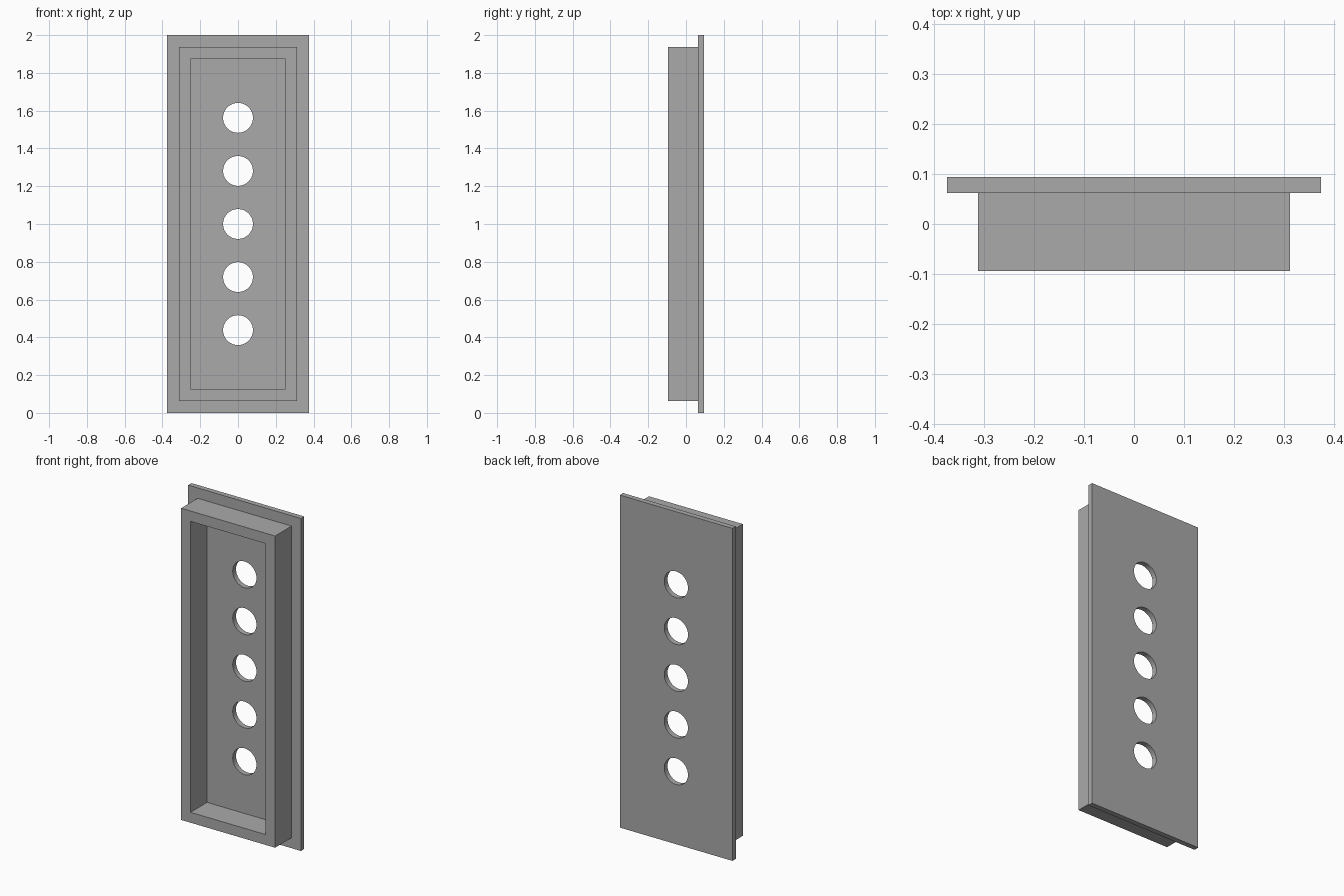
import bpy
import math

default_cube = bpy.data.objects.get("Cube")
if default_cube:
    bpy.data.objects.remove(default_cube, do_unlink=True)

# Single grey finish
grey = bpy.data.materials.new("plain_grey")
grey.use_nodes = True
colour = (0.4, 0.4, 0.4, 1)
grey.diffuse_color = colour
grey.node_tree.nodes["Principled BSDF"].inputs["Base Color"].default_value = colour

HEIGHT, WIDTH = 2.0, 0.75
FRONT, JOINT, BACK = -0.094, 0.0625, 0.094
STEP = 0.0625  # margin from plate to frame, and frame wall thickness


def box(name, margin, y0, y1):
    """Upright box set in from the plate outline by margin."""
    bpy.ops.mesh.primitive_cube_add(size=1, location=(0, (y0 + y1) / 2, HEIGHT / 2))
    ob = bpy.context.object
    ob.name = name
    ob.scale = (WIDTH - 2 * margin, y1 - y0, HEIGHT - 2 * margin)
    bpy.ops.object.transform_apply(location=True, rotation=False, scale=True)
    ob.data.materials.append(grey)
    return ob


def cut(target, cutter):
    """Subtract the cutter from the target and discard it."""
    cutter.hide_render = True
    mod = target.modifiers.new("cut", "BOOLEAN")
    mod.operation = "DIFFERENCE"
    mod.solver = "EXACT"
    mod.object = cutter
    bpy.ops.object.select_all(action="DESELECT")
    target.select_set(True)
    bpy.context.view_layer.objects.active = target
    bpy.ops.object.modifier_apply(modifier=mod.name)
    bpy.data.objects.remove(cutter, do_unlink=True)


# Back plate with a column of five round holes
plate = box("back_plate", 0, JOINT, BACK)
for i in range(-2, 3):
    bpy.ops.mesh.primitive_cylinder_add(
        vertices=64, radius=0.079, depth=0.2,
        location=(0, (JOINT + BACK) / 2, HEIGHT / 2 + i * 0.281),
        rotation=(math.pi / 2, 0, 0))
    hole = bpy.context.object
    hole.data.materials.append(grey)
    cut(plate, hole)
bpy.ops.object.shade_smooth_by_angle(angle=math.radians(30))

# Raised rectangular frame, open right through to the plate
frame = box("front_frame", STEP, FRONT, JOINT)
cut(frame, box("frame_opening", 2 * STEP, FRONT - 0.1, JOINT + 0.1))
